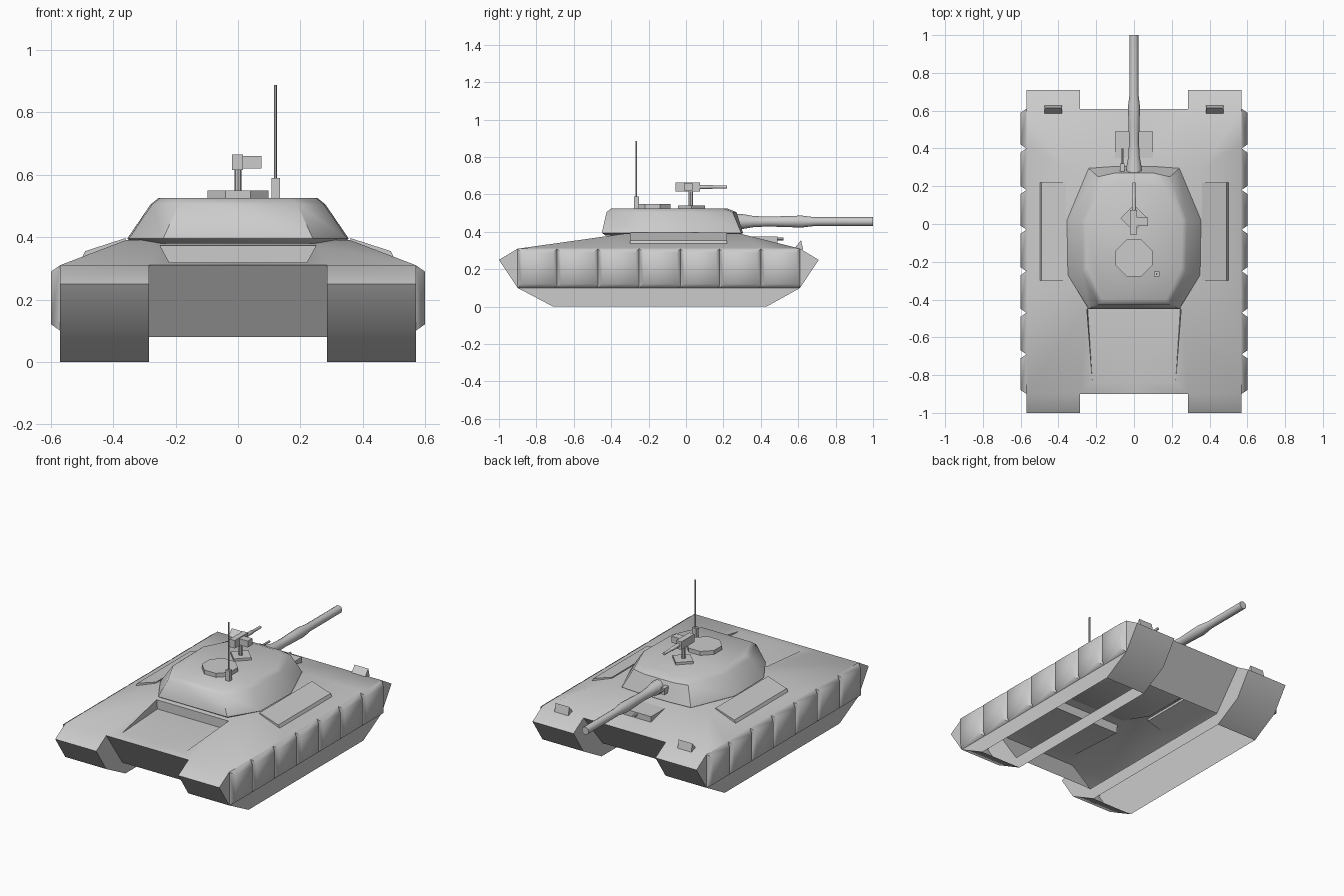
import bpy, bmesh, math

if "Cube" in bpy.data.objects:
    bpy.data.objects.remove(bpy.data.objects["Cube"], do_unlink=True)

paint = bpy.data.materials.new("plain grey")
paint.use_nodes = True
GREY = (0.6, 0.6, 0.6, 1)
paint.diffuse_color = GREY
paint.node_tree.nodes["Principled BSDF"].inputs["Base Color"].default_value = GREY


def make(name, faces, angle=40, mirror=False):
    """Build an object from faces given as lists of points."""
    bm = bmesh.new()
    for pts in faces:
        bm.faces.new([bm.verts.new(p) for p in pts])
    bmesh.ops.remove_doubles(bm, verts=bm.verts, dist=0.0005)
    bmesh.ops.recalc_face_normals(bm, faces=bm.faces)
    me = bpy.data.meshes.new(name)
    bm.to_mesh(me)
    bm.free()
    me.materials.append(paint)
    ob = bpy.data.objects.new(name, me)
    bpy.context.collection.objects.link(ob)
    bpy.ops.object.select_all(action='DESELECT')
    ob.select_set(True)
    bpy.context.view_layer.objects.active = ob
    bpy.ops.object.shade_smooth_by_angle(angle=math.radians(angle))
    if mirror:
        mod = ob.modifiers.new("mirror", 'MIRROR')
        mod.use_clip = True
    return ob


def loft(name, rings, angle=40, mirror=False):
    """Skin matching rings of points and cap both ends."""
    faces = [rings[0], rings[-1]]
    for a, b in zip(rings, rings[1:]):
        n = len(a)
        faces += [[a[i], a[(i + 1) % n], b[(i + 1) % n], b[i]] for i in range(n)]
    return make(name, faces, angle, mirror)


def box(name, x, y, z, mirror=False):
    ring = lambda h: [(x[0], y[0], h), (x[1], y[0], h), (x[1], y[1], h), (x[0], y[1], h)]
    return loft(name, [ring(z[0]), ring(z[1])], 30, mirror)


def tube_y(name, x, z, stations, sides):
    """Turned part along y from (y, radius) stations."""
    angs = [math.tau * (i + 0.5) / sides for i in range(sides)]
    return loft(name, [[(x + r * math.cos(a), y, z + r * math.sin(a)) for a in angs]
                       for y, r in stations], 50)


def disc(name, x, y, z0, z1, r, sides, turn=0.0):
    angs = [math.tau * (i + turn) / sides for i in range(sides)]
    return loft(name, [[(x + r * math.cos(a), y + r * math.sin(a), z) for a in angs]
                       for z in (z0, z1)])


# Hull half: deck, sunken engine bay, end plates and track covers, open below
IN, OUT = 0.285, 0.57
front = [(-0.9, 0.31), (-1, 0.25), (-0.9, 0.1), (-0.71, 0)]
rear = [(0.43, 0), (0.61, 0.1), (0.71, 0.25), (0.61, 0.31)]
belly = [(0.42, 0.08), (-0.74, 0.08)]
e0, e1, e2, e3 = [(OUT, y, 0.31) for y in (-0.9, -0.37, 0.42, 0.61)]
i0, i3 = (IN, -0.9, 0.31), (IN, 0.61, 0.31)
c0, c3 = (0, -0.9, 0.31), (0, 0.61, 0.31)
r1, r2 = (0.36, -0.33, 0.39), (0.36, 0.29, 0.39)
m1, m2 = (0, -0.33, 0.39), (0, 0.29, 0.39)
bay_a, bay_b = (0.25, -0.45, 0.373), (0.22, -0.84, 0.318)
mid_a, mid_b = (0, -0.45, 0.373), (0, -0.84, 0.318)
low_a, low_m = (0.245, -0.45, 0.316), (0, -0.45, 0.316)
hull = [
    [e0, e1, r1], [e0, r1, bay_a, i0], [i0, bay_a, bay_b],
    [r1, m1, mid_a, bay_a], [i0, bay_b, mid_b, c0],
    [e1, e2, r2, r1], [e2, e3, r2], [r2, e3, i3], [i3, c3, m2, r2],
    [r1, r2, m2, m1],
    [bay_a, low_a, bay_b], [bay_a, mid_a, low_m, low_a], [low_a, low_m, mid_b, bay_b],
    [i0, c0, (0, *belly[1]), (IN, *belly[1])],
    [i3, c3, (0, *belly[0]), (IN, *belly[0])],
    [(OUT, *p) for p in front + rear],
    [(IN, *p) for p in front + rear + belly],
]
for prof in (front, rear):
    for p, q in zip(prof, prof[1:]):
        hull.append([(IN, *p), (OUT, *p), (OUT, *q), (IN, *q)])
make("hull", hull, 65, True)

# Side skirt panels with bevelled rims
seams = [-0.9, -0.69, -0.47, -0.25, -0.03, 0.18, 0.4, 0.61]
for k, (a, b) in enumerate(zip(seams, seams[1:])):
    rings = [[(x, a + d, 0.1 + d), (x, b - d, 0.1 + d), (x, b - d, 0.31 - d), (x, a + d, 0.31 - d)]
             for x, d in ((OUT, 0), (0.6, 0.021))]
    loft(f"skirt_panel_{k + 1}", rings, 60, True)

# Side bins, headlights and driver hatch
section = [(0.36, 0.397), (0.49, 0.355), (0.5, 0.335), (0.36, 0.375)]
loft("side_bin", [[(x, y, z) for x, z in section] for y in (-0.3, 0.22)], 30, True)
lamp = [(0.575, 0.305), (0.615, 0.355), (0.627, 0.305)]
loft("headlight", [[(x, y, z) for y, z in lamp] for x in (0.38, 0.475)], 30, True)
box("driver_hatch", (-0.1, 0.1), (0.33, 0.49), (0.335, 0.375))
tube_y("driver_periscope", 0, 0.363, [(0.48, 0.008), (0.52, 0.008)], 6)

# Turret: stacked faceted outlines of (half width, y)
levels = [
    (0.38, [(0.1, 0.28), (0.22, 0.27), (0.335, 0.02), (0.335, -0.26), (0.23, -0.43)]),
    (0.395, [(0.1, 0.305), (0.24, 0.295), (0.355, 0.02), (0.35, -0.27), (0.24, -0.45)]),
    (0.505, [(0.1, 0.27), (0.19, 0.25), (0.28, 0.02), (0.275, -0.25), (0.19, -0.425)]),
    (0.525, [(0.09, 0.22), (0.16, 0.2), (0.255, 0.02), (0.25, -0.23), (0.17, -0.4)]),
]
loft("turret", [[(x, y, z) for x, y in half] + [(-x, y, z) for x, y in reversed(half)]
                for z, half in levels], 40)

# Main gun and the small gun beside it
tube_y("main_gun", 0, 0.455, [(0.25, 0.045), (0.31, 0.04), (0.36, 0.031), (0.44, 0.027), (0.52, 0.03),
                              (0.62, 0.033), (0.69, 0.024), (1, 0.024)], 12)
box("small_gun_mount", (-0.075, -0.05), (0.25, 0.32), (0.44, 0.48))
tube_y("small_gun_barrel", -0.062, 0.465, [(0.31, 0.007), (0.4, 0.007)], 6)

# Cupola and roof machine gun
disc("cupola", 0, -0.18, 0.52, 0.55, 0.105, 8, 0.5)
disc("roof_gun_pad", 0, 0.03, 0.52, 0.54, 0.072, 4)
disc("roof_gun_post", 0, 0.025, 0.53, 0.62, 0.012, 8)
box("roof_gun_body", (-0.02, 0.016), (-0.055, 0.075), (0.615, 0.665))
box("ammunition_box", (0.016, 0.075), (-0.01, 0.035), (0.62, 0.66))
tube_y("roof_gun_barrel", 0, 0.64, [(0.07, 0.012), (0.14, 0.012), (0.145, 0.009), (0.22, 0.009)], 8)

# Antenna
box("antenna_base", (0.107, 0.135), (-0.279, -0.251), (0.515, 0.59))
disc("antenna_mast", 0.12, -0.265, 0.58, 0.887, 0.005, 6)
